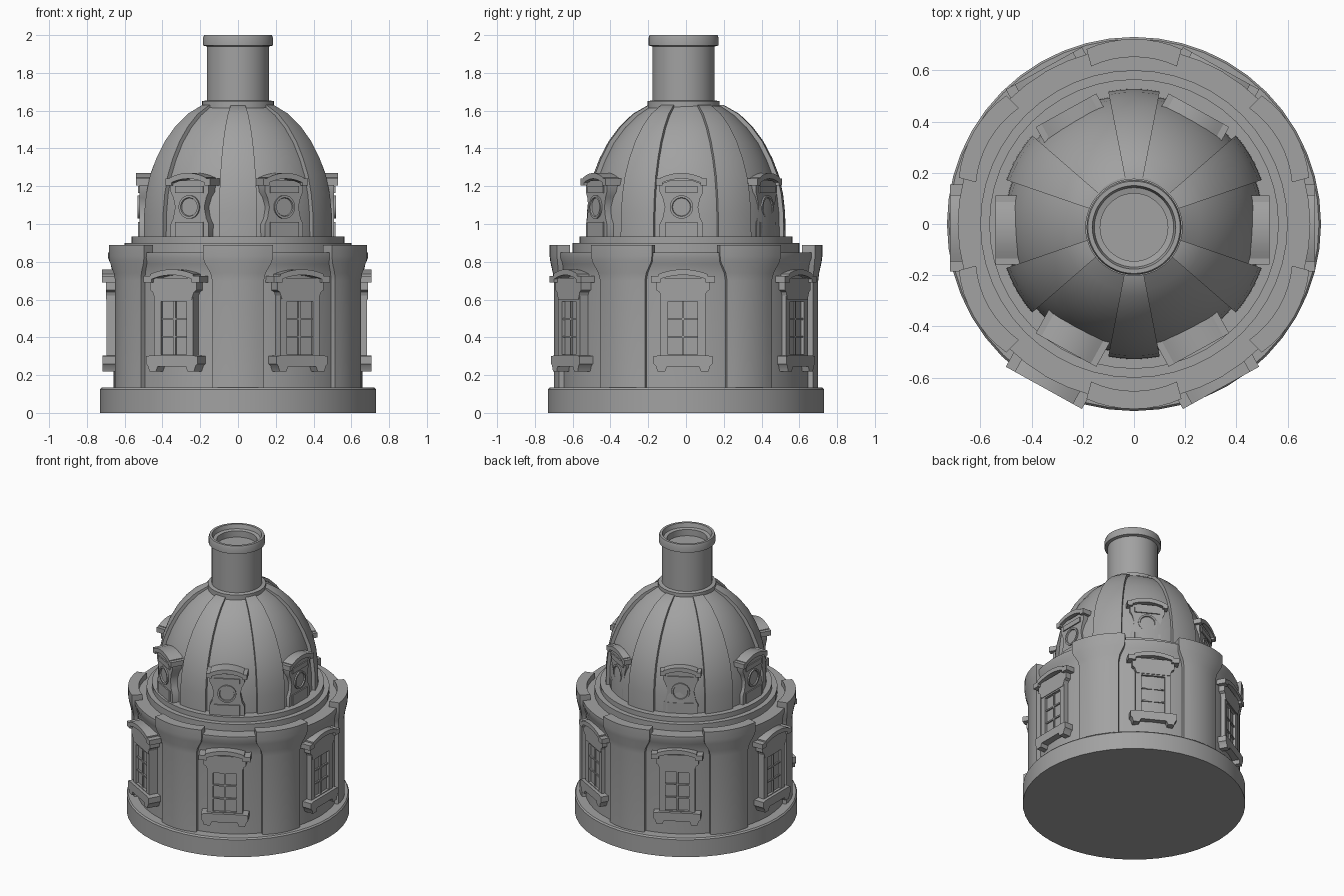
import bpy, bmesh
from math import sin, cos, pi, radians

if "Cube" in bpy.data.objects:
    bpy.data.objects.remove(bpy.data.objects["Cube"])

BAYS = [radians(a) for a in (0, 61, 119, 180, 241, 299)]   # windows and dormers
PIERS = [radians(60 * i + 30) for i in range(6)]           # pilasters and ribs

stone = bpy.data.materials.new("dark_stone")
stone.diffuse_color = (0.36, 0.36, 0.36, 1)
stone.use_nodes = True
stone.node_tree.nodes["Principled BSDF"].inputs["Base Color"].default_value = stone.diffuse_color


def finish(name, bm, shift=(0, 0)):
    bmesh.ops.recalc_face_normals(bm, faces=bm.faces)
    bmesh.ops.translate(bm, verts=bm.verts, vec=(*shift, 0))
    me = bpy.data.meshes.new(name)
    bm.to_mesh(me)
    bm.free()
    me.materials.append(stone)
    ob = bpy.data.objects.new(name, me)
    bpy.context.collection.objects.link(ob)
    bpy.ops.object.select_all(action='DESELECT')
    ob.select_set(True)
    bpy.context.view_layer.objects.active = ob
    bpy.ops.object.shade_smooth_by_angle(angle=radians(30))
    return ob


def loft(bm, rings):
    """Join closed vertex loops and cap both ends."""
    rows = [[bm.verts.new(p) for p in r] for r in rings]
    n = len(rows[0])
    for a, b in zip(rows, rows[1:]):
        for i in range(n):
            j = (i + 1) % n
            bm.faces.new((a[i], a[j], b[j], b[i]))
    bm.faces.new(rows[0])
    bm.faces.new(rows[-1])


def lathe(name, prof, n=48, shift=(0, 0)):
    bm = bmesh.new()
    loft(bm, [[(r * cos(2 * pi * i / n), r * sin(2 * pi * i / n), z) for i in range(n)]
              for r, z in prof])
    return finish(name, bm, shift)


def sectors(name, prof, depth, flat=0, n=8):
    """Curved strips repeated round the axis; prof holds radius, height, half angle.
    flat pulls the strip edges inward."""
    bm = bmesh.new()
    for a in PIERS:
        rings = []
        for r, z, h in prof:
            ts = [2 * i / n - 1 for i in range(n + 1)]
            arc = [(r * (1 - flat * t * t), a + radians(h) * t) for t in ts]
            arc += [(q - depth, w) for q, w in reversed(arc)]
            rings.append([(q * cos(w), q * sin(w), z) for q, w in arc])
        loft(bm, rings)
    return finish(name, bm)


def prisms(name, shapes, d0, d1, shift):
    """Outlines (sideways, height) extruded outward from d0 to d1 in every bay."""
    bm = bmesh.new()
    for a in BAYS:
        for pts in shapes:
            loft(bm, [[(d * cos(a) - u * sin(a), d * sin(a) + u * cos(a), z) for u, z in pts]
                      for d in (d0, d1)])
    return finish(name, bm, shift)


def box(u0, u1, z0, z1):
    return [(u0, z0), (u1, z0), (u1, z1), (u0, z1)]


def mirror(half):
    return half + [(-u, z) for u, z in reversed(half)]


def arch(w, z, rise, t, n=10):
    """Curved hood band, w half width, t thick."""
    us = [w * (2 * i / n - 1) for i in range(n + 1)]
    low = [(u, z + rise * (1 - (u / w) ** 2)) for u in us]
    return low + [(u, v + t) for u, v in reversed(low)]


def circle(r, z, n=24):
    return [(r * cos(2 * pi * i / n), z + r * sin(2 * pi * i / n)) for i in range(n)]


# Main round masses
lathe("plinth", [(.73, 0), (.73, .125), (.722, .135), (.6, .135)])
lathe("drum", [(.66, .1), (.66, .70), (.663, .74), (.675, .79), (.688, .82), (.688, .85), (.5, .85)])
lathe("dome_steps", [(.60, .84), (.60, .9), (.565, .9), (.565, .935), (.4, .935)])
dome = [(.505, .92), (.503, 1.05), (.492, 1.15), (.47, 1.25), (.435, 1.34), (.388, 1.43),
        (.328, 1.51), (.26, 1.575), (.185, 1.625)]
lathe("dome", dome)
lathe("lantern", [(.19, 1.6), (.19, 1.65), (.165, 1.655), (.165, 1.94), (.185, 1.945),
                  (.185, 1.985), (.18, 2), (.163, 2), (.155, 1.97),
                  (.132, 1.965), (.132, 1.92)], shift=(0, -.013))

# Flaring pilasters and dome ribs
sectors("pilasters", [(.70, .12, 11.5), (.70, .70, 11.5), (.705, .74, 12.2), (.718, .80, 14.8),
                      (.722, .83, 15.2), (.722, .89, 15.2)], .07, flat=.02)
sectors("dome_ribs", [(r + .022, z + .008, 11) for r, z in dome[:-1]] + [(.20, 1.63, 11)], .06)

# Drum windows
W = (-.006, -.016)
prisms("window_frame", [box(-.118, -.078, .27, .67), box(.078, .118, .27, .67),
                        box(-.078, .078, .59, .67), box(-.078, .078, .27, .31)], .60, .69, W)
prisms("window_glass", [box(-.08, .08, .29, .61)], .60, .672, W)
prisms("window_bars", [box(-.006, .006, .3, .6), box(-.078, .078, .398, .408),
                       box(-.078, .078, .492, .502)], .65, .682, W)
prisms("window_ears", [mirror([(.11, .60), (.125, .64), (.14, .65), (.14, .715)])], .60, .694, W)
prisms("window_hood", [arch(.13, .705, .025, .03),
                       box(-.17, -.12, .69, .725), box(.12, .17, .69, .725)], .60, .713, W)
prisms("window_sill", [mirror([(.085, .245), (.095, .22), (.135, .22), (.145, .25),
                               (.155, .26), (.155, .30), (.12, .305)])], .60, .712, W)

# Dome dormers
D = (-.006, -.024)
prisms("dormer_body", [mirror([(.115, .93), (.115, 1.0), (.10, 1.03), (.088, 1.09), (.10, 1.14),
                               (.115, 1.17), (.115, 1.21), (.06, 1.23)])], .40, .515, D)
prisms("dormer_base", [box(-.085, .085, .93, 1.01)], .42, .523, D)
prisms("dormer_lintel", [box(-.085, .085, 1.165, 1.2)], .42, .523, D)
prisms("dormer_hood", [arch(.11, 1.215, .025, .03),
                       box(-.135, -.10, 1.205, 1.24), box(.10, .135, 1.205, 1.24)], .42, .535, D)

# Round dormer windows: raised ring with a sunken pane
bm = bmesh.new()
for a in BAYS:
    rings = []
    for r, d in ((.062, .50), (.062, .525), (.05, .525), (.047, .517)):
        rings.append([(d * cos(a) - u * sin(a), d * sin(a) + u * cos(a), z)
                      for u, z in circle(r, 1.09)])
    loft(bm, rings)
finish("dormer_round_window", bm, D)
